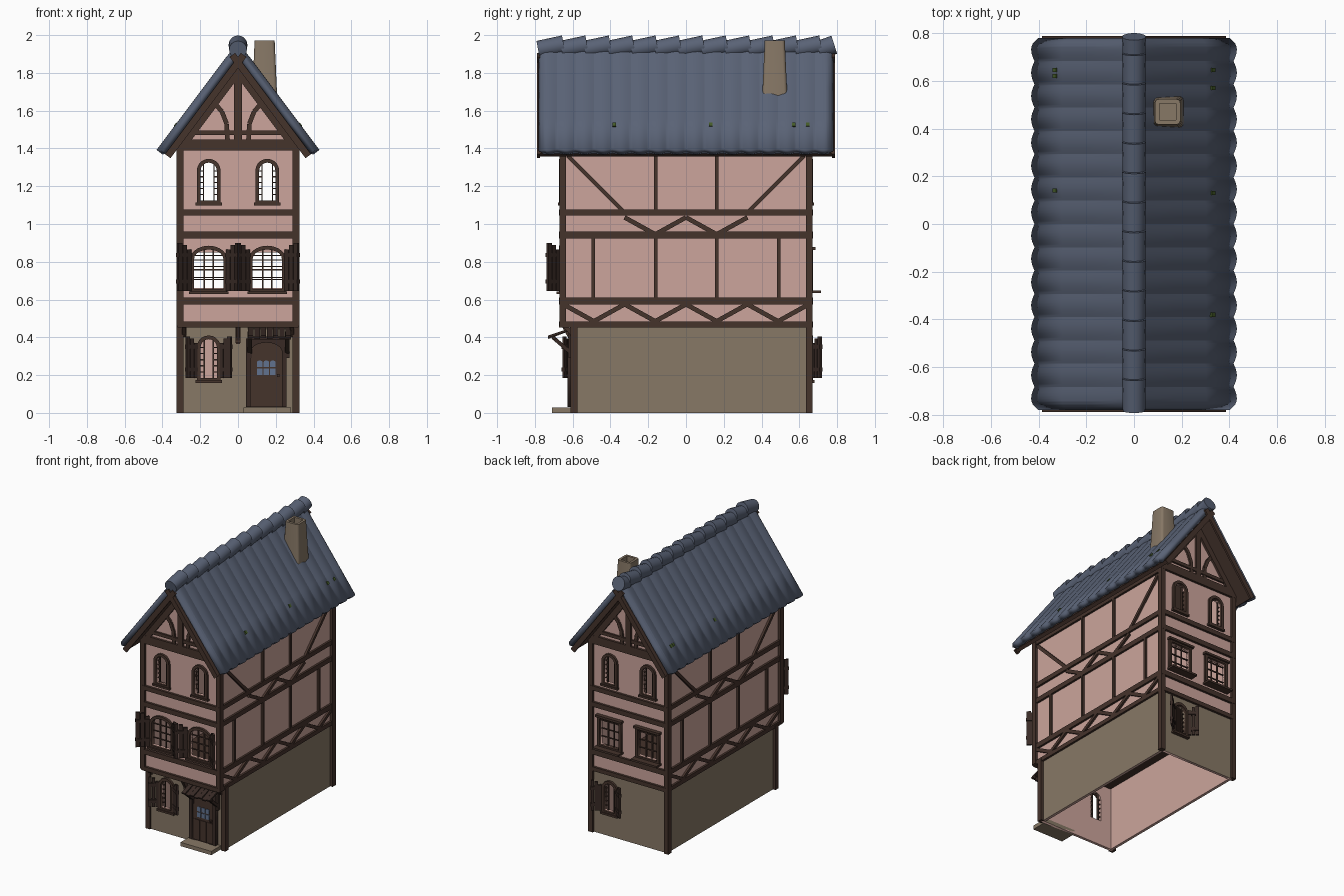
import bpy, bmesh, math
from mathutils import Vector as V, Matrix

if "Cube" in bpy.data.objects:
    bpy.data.objects.remove(bpy.data.objects["Cube"])

def material(name, *srgb):
    m = bpy.data.materials.new(name)
    m.diffuse_color = [((c + 0.055) / 1.055) ** 2.4 for c in srgb] + [1]
    m.use_nodes = True
    m.node_tree.nodes["Principled BSDF"].inputs["Base Color"].default_value = m.diffuse_color
    return m

PINK = material("pink plaster", 0.80, 0.645, 0.61)
STONE = material("brown stone", 0.53, 0.47, 0.40)
SLATE = material("blue slate", 0.35, 0.385, 0.46)
WOOD = material("dark timber", 0.27, 0.20, 0.17)
SHUTTER = material("shutter brown", 0.22, 0.165, 0.145)
GLASS = material("door glass", 0.38, 0.45, 0.56)
MOSS = material("moss green", 0.27, 0.36, 0.16)

def finish(name, bm, *mats):
    bmesh.ops.recalc_face_normals(bm, faces=bm.faces)
    me = bpy.data.meshes.new(name)
    bm.to_mesh(me)
    ob = bpy.data.objects.new(name, me)
    bpy.context.collection.objects.link(ob)
    for m in mats:
        me.materials.append(m)
    return ob

def smooth(ob, angle):
    bpy.ops.object.select_all(action='DESELECT')
    ob.select_set(True)
    bpy.context.view_layer.objects.active = ob
    bpy.ops.object.shade_smooth_by_angle(angle=math.radians(angle))

def beam(bm, a, b, w, t, n):
    """Box from a to b, width w, thickness t along normal n."""
    a, b, n = V(a), V(b), V(n).normalized()
    d = (b - a).normalized()
    cols = Matrix((d * (b - a).length, n.cross(d) * w, n * t)).transposed().to_4x4()
    bmesh.ops.create_cube(bm, size=1, matrix=Matrix.Translation((a + b) / 2) @ cols)

def box(bm, x0, x1, y0, y1, z0, z1):
    m = Matrix.Diagonal((x1 - x0, y1 - y0, z1 - z0, 1))
    bmesh.ops.create_cube(bm, size=1, matrix=Matrix.Translation(
        ((x0 + x1) / 2, (y0 + y1) / 2, (z0 + z1) / 2)) @ m)

def plate(bm, loops, y, t):
    """Upright plate in the xz plane; inner loops become holes."""
    cu = bpy.data.curves.new("outline", 'CURVE')
    cu.dimensions, cu.fill_mode, cu.extrude = '2D', 'BOTH', t / 2
    for pts in loops:
        sp = cu.splines.new('POLY')
        sp.points.add(len(pts) - 1)
        for p, (x, z) in zip(sp.points, pts):
            p.co = (x, z, 0, 1)
        sp.use_cyclic_u = True
    ob = bpy.data.objects.new("outline", cu)
    bpy.context.collection.objects.link(ob)
    dg = bpy.context.evaluated_depsgraph_get()
    me = bpy.data.meshes.new_from_object(ob.evaluated_get(dg))
    bpy.data.objects.remove(ob)
    bpy.data.curves.remove(cu)
    me.transform(Matrix.Translation((0, y, 0)) @ Matrix.Rotation(math.pi / 2, 4, 'X'))
    tmp = bmesh.new()
    tmp.from_mesh(me)
    bmesh.ops.remove_doubles(tmp, verts=tmp.verts, dist=1e-5)
    bmesh.ops.recalc_face_normals(tmp, faces=tmp.faces)
    tmp.to_mesh(me)
    tmp.free()
    bm.from_mesh(me)
    bpy.data.meshes.remove(me)

def arch(cx, z0, w, z1, rise, n=10):
    h = w / 2
    pts = [(cx - h, z0), (cx + h, z0)]
    if rise == 0:
        return pts + [(cx + h, z1), (cx - h, z1)]
    return pts + [(cx + h * math.cos(math.pi * i / n), z1 - rise + rise * math.sin(math.pi * i / n))
                  for i in range(n + 1)]

# Windows: centre x, bottom, width, top, arch rise of the opening
UP = [(x, 1.125, 0.086, 1.325, 0.043) for x in (-0.155, 0.155)]
MID = [(x, 0.655, 0.155, 0.865, 0.05) for x in (-0.155, 0.155)]
BACK = [(x, 0.66, 0.155, 0.85, 0) for x in (-0.155, 0.155)]
LOW = (-0.155, 0.185, 0.086, 0.39, 0.043)
LOWB = (0.155, 0.185, 0.086, 0.39, 0.043)

# Upper plaster walls with open windows
bm = bmesh.new()
gable = [(-0.305, 0.46), (0.305, 0.46), (0.305, 1.44), (0, 1.85), (-0.305, 1.44)]
plate(bm, [gable] + [arch(*w) for w in UP + MID], -0.645, 0.02)
plate(bm, [gable] + [arch(*w) for w in UP + BACK], 0.645, 0.02)
for s in (-1, 1):
    box(bm, s * 0.295 - 0.01, s * 0.295 + 0.01, -0.655, 0.655, 0.46, 1.44)
finish("upper_walls", bm, PINK)

# Ground floor: stone outside, plaster inside
bm = bmesh.new()
ground = arch(0, 0, 0.61, 0.46, 0)
plate(bm, [ground, arch(*LOW)], -0.59, 0.02)
plate(bm, [ground, arch(*LOWB)], 0.645, 0.02)
for s in (-1, 1):
    box(bm, s * 0.295 - 0.01, s * 0.295 + 0.01, -0.6, 0.655, 0, 0.46)
ob = finish("ground_walls", bm, PINK, STONE)
for p in ob.data.polygons:
    p.material_index = int(p.center.x * p.normal.x + p.center.y * p.normal.y > 0.05)

# Timber frame
bm = bmesh.new()
RAILS = [(0.468, 0.03), (0.592, 0.037), (0.942, 0.035), (1.061, 0.033)]
box(bm, -0.29, 0.29, -0.64, 0.64, 0.462, 0.475)
for sx in (-1, 1):
    for y, z0, z1 in ((-0.653, 0.46, 1.42), (0.653, 0, 1.42), (-0.593, 0, 0.47)):
        box(bm, sx * 0.307 - 0.018, sx * 0.307 + 0.018, y - 0.018, y + 0.018, z0, z1)
    def side(y0, z0, y1, z1, w):
        beam(bm, (sx * 0.305, y0, z0), (sx * 0.305, y1, z1), w, 0.03, (1, 0, 0))
    for z, w in RAILS + [(1.39, 0.035)]:
        side(-0.65, z, 0.65, z, w)
    for y in (-0.16, 0.163):
        side(y, 1.06, y, 1.4, 0.018)
    for y in (-0.49, -0.16, 0.163, 0.49):
        side(y, 0.6, y, 0.94, 0.018)
    for m in (-1, 1):
        side(m * 0.625, 1.36, m * 0.335, 1.07, 0.022)
    for i in range(8):
        za, zb = (0.575, 0.485) if i % 2 == 0 else (0.485, 0.575)
        side(-0.65 + i * 0.1625, za, -0.4875 + i * 0.1625, zb, 0.024)
        if 2 <= i < 6:
            side(-0.65 + i * 0.1625, za + 0.46, -0.4875 + i * 0.1625, zb + 0.46, 0.024)
for sy in (-1, 1):
    def face(x0, z0, x1, z1, w, t=0.034):
        beam(bm, (x0, sy * 0.655, z0), (x1, sy * 0.655, z1), w, t, (0, 1, 0))
    for z, w in RAILS + [(1.418, 0.06)]:
        face(-0.315, z, 0.315, z, w)
    face(-0.26, 1.484, 0.26, 1.484, 0.024, 0.028)
    face(0, 1.43, 0, 1.83, 0.04)
    brace = [(0.055, 1.44), (0.06, 1.53), (0.085, 1.595), (0.12, 1.635), (0.16, 1.655)]
    for m in (-1, 1):
        face(0, 1.808, m * 0.315, 1.388, 0.042, 0.032)
        for p, q in zip(brace, brace[1:]):
            face(m * p[0], p[1], m * q[0], q[1], 0.024, 0.026)
# jetty sill and brackets
box(bm, -0.32, 0.32, -0.668, -0.59, 0.453, 0.483)
for x, z in ((-0.285, 0.41), (0, 0.37), (0.285, 0.41)):
    beam(bm, (x, -0.595, z), (x, -0.655, 0.475), 0.022, 0.022, (1, 0, 0))
    box(bm, x - 0.012, x + 0.012, -0.615, -0.595, z, 0.47)
finish("timber_frame", bm, WOOD)

# Window frames and glazing bars
bm = bmesh.new()
def window(w, y, s, bars, rows, full, sill):
    cx, z0, wd, z1, rise = w
    e = 0.02
    plate(bm, [arch(cx, z0 - e, wd + 2 * e, z1 + e, rise + e if rise else 0), arch(*w)], y, 0.034)
    for x in (-bars, bars):
        ze = z1 - rise + rise * math.sqrt(max(0, 1 - (2 * x / wd) ** 2))
        box(bm, cx + x - 0.003, cx + x + 0.003, y - s * 0.01 - 0.006, y - s * 0.01 + 0.006, z0, ze)
    for i in range(1, rows + 1):
        z = z0 + (z1 - rise * 0.8 - z0) * i / (rows + 0.3)
        for m in (-1, 1):
            xa, xb = sorted((cx + m * (0 if full else bars), cx + m * wd / 2))
            box(bm, xa, xb, y - s * 0.01 - 0.005, y - s * 0.01 + 0.005, z - 0.003, z + 0.003)
    if sill:
        h = wd / 2 + 0.027
        box(bm, cx - h, cx + h, y - 0.005 * s, y + s * sill, z0 - 0.026, z0 - 0.012)
for s in (-1, 1):
    for w in UP:
        window(w, s * 0.655, s, 0.027, 5, False, 0.022)
for w in MID:
    window(w, -0.655, -1, 0.024, 3, True, 0.03)
for w in BACK:
    window(w, 0.655, 1, 0.024, 3, True, 0.06)
    box(bm, w[0] - 0.105, w[0] + 0.105, 0.65, 0.685, 0.862, 0.878)
window(LOW, -0.6, -1, 0.024, 5, False, 0.025)
window(LOWB, 0.655, 1, 0.024, 5, False, 0.025)
finish("window_frames", bm, WOOD)

# Open plank shutters, lower at the hinge to follow the arch
bm = bmesh.new()
def shutter(hx, hy, ox, oy, z0, z1):
    a, b = V((hx, hy, 0)), V((ox, oy, 0))
    n = V((0, 0, 1)).cross(b - a)
    for i, drop in enumerate((0.035, 0.01, 0)):
        c = a.lerp(b, (i + 0.5) / 3)
        beam(bm, c + V((0, 0, z0)), c + V((0, 0, z1 - drop)), (b - a).length / 3 - 0.003, 0.014, n)
    for f in (0.2, 0.75):
        up = V((0, 0, z0 + (z1 - z0) * f))
        beam(bm, a + up, b + up, 0.022, 0.022, n)
for m in (-1, 1):
    for w in MID:
        shutter(w[0] + m * 0.095, -0.67, w[0] + m * 0.165, -0.735, 0.645, 0.9)
    shutter(LOW[0] + m * 0.062, -0.612, LOW[0] + m * 0.12, -0.65, 0.185, 0.405)
    shutter(LOWB[0] + m * 0.062, 0.67, LOWB[0] + m * 0.12, 0.715, 0.185, 0.405)
finish("shutters", bm, SHUTTER)

# Door, frame, glass and step
bm = bmesh.new()
plate(bm, [arch(0.15, 0.03, 0.215, 0.395, 0), arch(0.15, 0.03, 0.168, 0.372, 0.05)], -0.61, 0.036)
finish("door_frame", bm, SHUTTER)
bm = bmesh.new()
plate(bm, [arch(0.15, 0.03, 0.17, 0.374, 0.05)], -0.605, 0.02)
for x in (0.095, 0.15, 0.205):
    box(bm, x - 0.025, x + 0.025, -0.619, -0.61, 0.03, 0.18)
box(bm, 0.207, 0.219, -0.632, -0.61, 0.19, 0.205)
finish("door", bm, WOOD)
bm = bmesh.new()
for i in range(3):
    for z in (0.2, 0.242):
        x = 0.115 + i * 0.035
        plate(bm, [arch(x, z, 0.029, z + 0.035, 0.008 if z > 0.22 else 0, 6)], -0.616, 0.006)
finish("door_glass", bm, GLASS)
bm = bmesh.new()
box(bm, 0.03, 0.28, -0.71, -0.58, 0, 0.028)
finish("door_step", bm, STONE)

# Canopy over the door
bm = bmesh.new()
for i in range(7):
    x = 0.068 + i * 0.033
    beam(bm, (x, -0.595, 0.448), (x, -0.73, 0.403 - 0.006 * (i % 2)), 0.029, 0.012, (0, -0.33, 1))
box(bm, 0.05, 0.28, -0.71, -0.692, 0.388, 0.404)
for x in (0.062, 0.26):
    beam(bm, (x, -0.705, 0.4), (x, -0.6, 0.31), 0.02, 0.024, (1, 0, 0))
    box(bm, x - 0.012, x + 0.012, -0.622, -0.595, 0.29, 0.43)
finish("door_canopy", bm, SHUTTER)

# Slate roof: one rippled sheet folded over the ridge, thickened downwards
bm = bmesh.new()
APEX, LEN, RIPPLES, SEG = 1.955, 0.695, 16, 8
rows = []
for k in (-7, -5, -3, -1, 0, 1, 3, 5, 7):
    row = []
    for j in range(RIPPLES * SEG + 1):
        y = -0.78 + 1.56 * j / (RIPPLES * SEG)
        wave = abs(math.sin(math.pi * j / SEG))
        drop = 0.022 * max(0, (abs(y) - 0.74) / 0.04) ** 2
        t = abs(k) / 7 * LEN + (0.014 * wave if abs(k) == 7 else 0)
        off = 0.007 * wave - drop
        sx = (k > 0) - (k < 0)
        row.append(bm.verts.new((sx * (t * 0.6 + off * 0.8), y, APEX - t * 0.8 + off * 0.6)))
    rows.append(row)
for p, q in zip(rows, rows[1:]):
    for j in range(len(p) - 1):
        bm.faces.new((p[j], q[j], q[j + 1], p[j + 1]))
for f in bm.faces:
    f.normal_update()
ob = finish("slate_roof", bm, SLATE)
if sum(p.normal.z for p in ob.data.polygons) < 0:
    ob.data.flip_normals()
smooth(ob, 16)
mod = ob.modifiers.new("thickness", 'SOLIDIFY')
mod.thickness, mod.offset = 0.042, -1

# Boarding under the slates and barge boards at the gables
bm = bmesh.new()
for s in (-1, 1):
    n = V((s * 0.8, 0, 0.6))
    def at(t, off, y=0):
        return V((s * t * 0.6, y, APEX - t * 0.8)) + n * off
    beam(bm, at(0.05, -0.0565), at(0.695, -0.0565), 1.55, 0.025, n)
    for y in (-0.781, 0.781):
        beam(bm, at(0.03, -0.06, y), at(0.70, -0.06, y), 0.036, 0.014, (0, 1, 0))
finish("roof_boards", bm, WOOD)

# Overlapping ridge tiles
bm = bmesh.new()
STEP = 1.56 / 12.6
for i in range(13):
    y0 = -0.783 + i * STEP
    y1 = min(y0 + STEP + 0.012, 0.785)
    a, b = V((0, y0, 1.923)), V((0, y1, 1.949))
    rot = (b - a).to_track_quat('Z', 'Y').to_matrix().to_4x4()
    bmesh.ops.create_cone(bm, cap_ends=True, segments=16, radius1=0.047, radius2=0.05,
                          depth=(b - a).length, matrix=Matrix.Translation((a + b) / 2) @ rot)
smooth(finish("ridge_tiles", bm, SLATE), 35)

# Moss patches on the slates
bm = bmesh.new()
for s, ys in ((1, (-0.38, 0.13, 0.57, 0.645)), (-1, (0.14, 0.645, 0.62))):
    for y in ys:
        c = V((s * 0.325, y, APEX - 0.325 / 0.75))
        beam(bm, c - V((s * 0.007, 0, -0.009)), c + V((s * 0.007, 0, -0.009)), 0.018, 0.022, (s * 0.8, 0, 0.6))
finish("moss", bm, MOSS)

# Tapered hollow chimney
bm = bmesh.new()
bmesh.ops.create_cone(bm, cap_ends=True, segments=4, radius1=0.067 * math.sqrt(2), radius2=0.053 * math.sqrt(2),
                      depth=0.315, matrix=Matrix.Translation((0.141, 0.47, 1.815)) @ Matrix.Rotation(math.pi / 4, 4, 'Z'))
posts = [e for e in bm.edges if abs(e.verts[0].co.z - e.verts[1].co.z) > 0.1]
bmesh.ops.bevel(bm, geom=posts, offset=0.016, segments=3, affect='EDGES', profile=0.5)
top = max(bm.faces, key=lambda f: f.calc_center_median().z)
bmesh.ops.inset_region(bm, faces=[top], thickness=0.018)
new = bmesh.ops.extrude_discrete_faces(bm, faces=[top])["faces"][0]
bmesh.ops.translate(bm, verts=new.verts, vec=(0, 0, -0.08))
smooth(finish("chimney", bm, STONE), 40)
